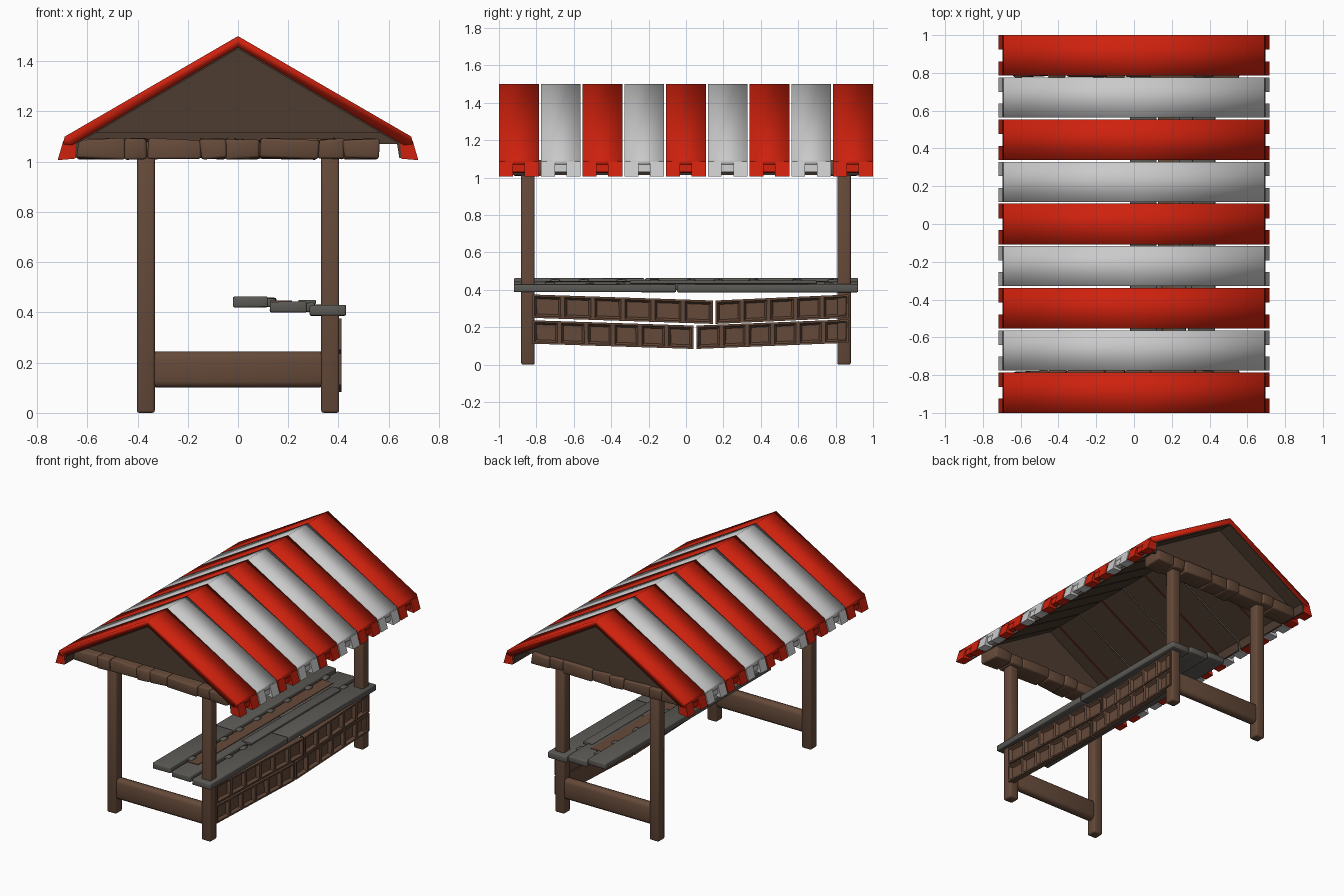
import bpy, bmesh, random
from mathutils import Vector

random.seed(4)
if "Cube" in bpy.data.objects:
    bpy.data.objects.remove(bpy.data.objects["Cube"])


def material(name, rgb):
    m = bpy.data.materials.new(name)
    m.use_nodes = True
    m.diffuse_color = (*rgb, 1)
    bsdf = next(n for n in m.node_tree.nodes if n.type == 'BSDF_PRINCIPLED')
    bsdf.inputs["Base Color"].default_value = (*rgb, 1)
    return m


RED = material("awning red", (0.62, 0.015, 0.004))
PALE = material("awning pale grey", (0.59, 0.59, 0.59))
WOOD = material("brown wood", (0.13, 0.068, 0.041))
DARK = material("dark roof wood", (0.075, 0.046, 0.03))
SLATE = material("weathered grey", (0.105, 0.1, 0.09))


def finish(name, bm, mat, bevel=0, smooth=True):
    """Turn a bmesh into a named, coloured, optionally bevelled object."""
    bmesh.ops.recalc_face_normals(bm, faces=bm.faces)
    for f in bm.faces:
        f.smooth = smooth
    mesh = bpy.data.meshes.new(name)
    bm.to_mesh(mesh)
    bm.free()
    mesh.materials.append(mat)
    ob = bpy.data.objects.new(name, mesh)
    bpy.context.collection.objects.link(ob)
    if bevel:
        mod = ob.modifiers.new("worn edges", 'BEVEL')
        mod.width = bevel
        mod.segments = 2
    return ob


def box(name, lo, hi, mat, bevel=0.01, jitter=0):
    lo, hi = Vector(lo), Vector(hi)
    bm = bmesh.new()
    bmesh.ops.create_cube(bm, size=1)
    for v in bm.verts:
        v.co = (lo + hi) / 2 + v.co * (hi - lo)
        v.co += Vector([random.uniform(-jitter, jitter) for _ in range(3)])
    return finish(name, bm, mat, bevel)


def prism(name, profile, y0, y1, mat, smooth=False):
    """Extrude an x-z profile along y."""
    bm = bmesh.new()
    face = bm.faces.new([bm.verts.new((x, y0, z)) for x, z in profile])
    new = bmesh.ops.extrude_face_region(bm, geom=[face])["geom"]
    bmesh.ops.translate(bm, vec=(0, y1 - y0, 0),
                        verts=[g for g in new if isinstance(g, bmesh.types.BMVert)])
    return finish(name, bm, mat, smooth=smooth)


def mirrored(outer, inner):
    """Complete a chevron outline from its +x points."""
    left = [(-x, z) for x, z in reversed(outer) if x]
    left_in = [(-x, z) for x, z in inner if x]
    return left + outer + inner[::-1] + left_in


# Roof: nine striped chevrons, lined with wood, with notched eave flaps
COUNT = 9
PITCH = 1.785 / (COUNT - 1)
canvas = mirrored([(0, 1.5), (0.69, 1.1), (0.697, 1.07)],
                  [(0, 1.456), (0.66, 1.066)])
lining = mirrored([(0, 1.457), (0.655, 1.07)],
                  [(0, 1.449), (0.655, 1.062)])
flap = [(0.645, 1.085), (0.695, 1.085), (0.718, 1.006), (0.65, 1.012)]
short_flap = [(0.65, 1.083), (0.69, 1.083), (0.695, 1.03), (0.66, 1.025)]
flap_lining = [(0.632, 1.08), (0.646, 1.08), (0.651, 1.014), (0.642, 1.016)]
for i in range(COUNT):
    y = -0.8925 + i * PITCH
    mat = PALE if i % 2 else RED
    w = 0.106 if i % 2 else 0.1075
    prism(f"roof_strip_{i + 1}", canvas, y - w, y + w, mat, True)
    prism(f"roof_lining_{i + 1}", lining, y - w + 0.001, y + w - 0.001, DARK)
    for side, label in ((1, "left"), (-1, "right")):
        pieces = (("front_flap", flap, -w, -0.032, mat),
                  ("back_flap", flap, 0.03, w, mat),
                  ("short_flap", short_flap, -0.032, 0.03, mat),
                  ("flap_lining", flap_lining, 0.003 - w, w - 0.003, DARK))
        for part, outline, a, b, colour in pieces:
            prism(f"{label}_{part}_{i + 1}",
                  [(side * x, z) for x, z in outline], y + a, y + b, colour)

# Gable boards under both ends of the roof
prism("back_gable_board", [(-0.65, 1.07), (0, 1.455), (0.65, 1.07)],
      0.875, 0.895, DARK)
prism("front_gable_board", [(-0.575, 1.115), (0, 1.455), (0.575, 1.115)],
      -0.895, -0.875, DARK)

# Posts, low end beams and chunky top beams
for sy, end in ((-1, "front"), (1, "back")):
    cy = sy * 0.845
    for sx, side in ((1, "left"), (-1, "right")):
        cx = sx * 0.367
        box(f"{end}_{side}_post", (cx - 0.036, cy - 0.036, 0),
            (cx + 0.036, cy + 0.036, 1.05), WOOD, 0.01)
    box(f"{end}_low_beam", (-0.35, cy - 0.033, 0.101),
        (0.35, cy + 0.033, 0.245), WOOD, 0.024)
    box(f"{end}_top_beam", (-0.6, cy - 0.055, 1.02),
        (0.54, cy + 0.055, 1.08), WOOD)
    cuts = [-0.64, -0.45, -0.36, -0.15, -0.05, 0.09, 0.32, 0.42, 0.56]
    for k, (a, b) in enumerate(zip(cuts, cuts[1:])):
        t = 0.075 if k % 2 else 0.065
        box(f"{end}_top_beam_chunk_{k + 1}", (a, cy - t, 1.013),
            (b, cy + t, 1.09), WOOD, 0.01, 0.006)

# Counter: three stepped planks, each split in two along its length
planks = [(-0.02, 0.12, 0.42, 0.463, -0.22), (0.127, 0.275, 0.4, 0.443, 0.15),
          (0.285, 0.43, 0.387, 0.43, -0.05)]
for i, (x0, x1, z0, z1, split) in enumerate(planks):
    for k, (a, b) in enumerate(((-0.92, split - 0.002), (split + 0.002, 0.92))):
        box(f"counter_plank_{i + 1}_{k + 1}", (x0, a, z0), (x1, b, z1),
            SLATE, 0.007, 0.001)
    # Chipped edge pieces bridging to the next plank
    if i < 2:
        for k in range(9):
            y = -0.75 + k * 0.185 + random.uniform(-0.03, 0.03)
            box(f"counter_chip_{i + 1}_{k + 1}", (x1 - 0.02, y, z0 + 0.005),
                (x1 + 0.03, y + 0.05, z1 - 0.006), SLATE, 0.006, 0.004)
prism("counter_worn_wood", [(0.128, 0.441), (0.215, 0.441), (0.215, 0.447), (0.128, 0.447)],
      -0.75, 0.75, WOOD)
box("counter_loose_board", (0.24, -0.3, 0.432), (0.31, 0.7, 0.45), SLATE, 0.004)


def panel_board(name, y0, y1, z0, z1, height, cells):
    """Sloping board with a row of sunken panels facing +x."""
    bm = bmesh.new()
    bmesh.ops.create_grid(bm, x_segments=cells, y_segments=1, size=0.5)
    for v in bm.verts:
        t = v.co.x + 0.5
        v.co = (0.412, y0 + t * (y1 - y0),
                z0 + t * (z1 - z0) + (v.co.y + 0.5) * height)
    bm.normal_update()
    rim = set(bmesh.ops.inset_individual(bm, faces=bm.faces[:], thickness=0.015)["faces"])
    bm.normal_update()
    bmesh.ops.inset_individual(bm, faces=[f for f in bm.faces if f not in rim],
                               thickness=0.016, depth=-0.02)
    # Close the board with a flat back
    border = [e for e in bm.edges if e.is_boundary]
    new = bmesh.ops.extrude_edge_only(bm, edges=border)["geom"]
    for g in new:
        if isinstance(g, bmesh.types.BMVert):
            g.co.x = 0.372
    bmesh.ops.contextual_create(bm, geom=[e for e in bm.edges if e.is_boundary])
    return finish(name, bm, WOOD, smooth=False)


# Panelled side below the counter, two sagging rows
panel_board("upper_panel_front", -0.82, 0.145, 0.25, 0.218, 0.125, 6)
panel_board("upper_panel_back", 0.157, 0.87, 0.218, 0.25, 0.125, 5)
panel_board("lower_panel_front", -0.82, 0.04, 0.112, 0.084, 0.125, 6)
panel_board("lower_panel_back", 0.055, 0.87, 0.084, 0.117, 0.125, 6)
